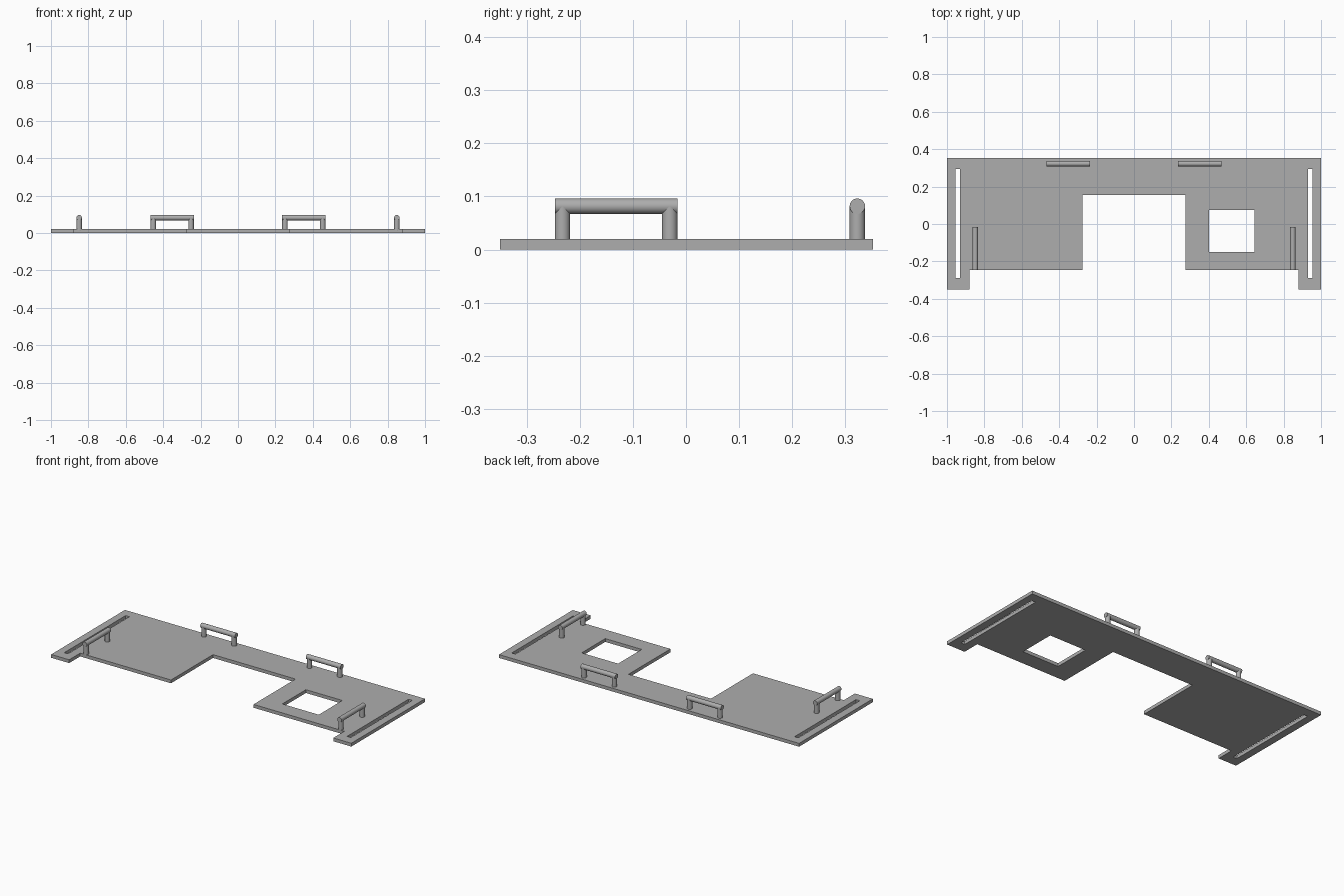
import bpy
import bmesh
from math import radians
from mathutils import Matrix, Vector

cube = bpy.data.objects.get("Cube")
if cube:
    bpy.data.objects.remove(cube, do_unlink=True)

THICK = 0.02
RADIUS = 0.0145
BAR_Z = 0.0815
SPAN = 0.231

grey = bpy.data.materials.new("mid_grey")
grey.use_nodes = True
colour = (0.42, 0.42, 0.42, 1)
grey.diffuse_color = colour
grey.node_tree.nodes["Principled BSDF"].inputs["Base Color"].default_value = colour


def finish(name, bm):
    bmesh.ops.recalc_face_normals(bm, faces=bm.faces)
    mesh = bpy.data.meshes.new(name)
    bm.to_mesh(mesh)
    bm.free()
    mesh.materials.append(grey)
    obj = bpy.data.objects.new(name, mesh)
    bpy.context.collection.objects.link(obj)
    return obj


def prism(name, outline, low, high):
    """Extrude a flat outline between two heights."""
    bm = bmesh.new()
    face = bm.faces.new([bm.verts.new((x, y, low)) for x, y in outline])
    up = bmesh.ops.extrude_face_region(bm, geom=[face])["geom"]
    verts = [v for v in up if isinstance(v, bmesh.types.BMVert)]
    bmesh.ops.translate(bm, verts=verts, vec=(0, 0, high - low))
    return finish(name, bm)


def cut_window(target, x0, x1, y0, y1):
    """Cut a rectangular opening right through the plate."""
    corners = [(x0, y0), (x1, y0), (x1, y1), (x0, y1)]
    cutter = prism("window_cutter", corners, -0.1, 0.1)
    cutter.hide_render = True
    mod = target.modifiers.new("window", "BOOLEAN")
    mod.operation = "DIFFERENCE"
    mod.solver = "EXACT"
    mod.object = cutter
    bpy.context.view_layer.objects.active = target
    bpy.ops.object.modifier_apply(modifier=mod.name)
    bpy.data.objects.remove(cutter, do_unlink=True)


def rod(bm, start, end):
    start, end = Vector(start), Vector(end)
    axis = end - start
    turn = axis.to_track_quat("Z", "Y").to_matrix().to_4x4()
    bmesh.ops.create_cone(bm, cap_ends=True, segments=32, radius1=RADIUS,
                          radius2=RADIUS, depth=axis.length,
                          matrix=Matrix.Translation((start + end) / 2) @ turn)


def handle(name, x, y, angle):
    """Grab handle: a round bar on two round posts."""
    bm = bmesh.new()
    half = SPAN / 2
    rod(bm, (-half, 0, BAR_Z), (half, 0, BAR_Z))
    for side in (-1, 1):
        post = side * (half - RADIUS)
        rod(bm, (post, 0, THICK / 2), (post, 0, BAR_Z))
    obj = finish(name, bm)
    obj.location = (x, y, 0)
    obj.rotation_euler.z = radians(angle)
    bpy.ops.object.select_all(action="DESELECT")
    obj.select_set(True)
    bpy.context.view_layer.objects.active = obj
    bpy.ops.object.shade_smooth_by_angle(angle=radians(40))


# Base plate: mirrored outline with a front notch and two end tabs
half_outline = [(0.275, 0.155), (0.275, -0.245), (0.88, -0.245),
                (0.88, -0.35), (1, -0.35), (1, 0.352)]
outline = half_outline + [(-x, y) for x, y in reversed(half_outline)]
plate = prism("base_plate", outline, 0, THICK)

# Square window and the long slots at both ends
cut_window(plate, 0.40, 0.643, -0.15, 0.075)
cut_window(plate, 0.93, 0.955, -0.29, 0.295)
cut_window(plate, -0.955, -0.93, -0.29, 0.295)

# Handles along the back edge and beside the slots
for label, side in (("left", 1), ("right", -1)):
    handle(f"back_handle_{label}", side * 0.352, 0.3225, 0)
    handle(f"side_handle_{label}", side * 0.849, -0.1315, 90)
